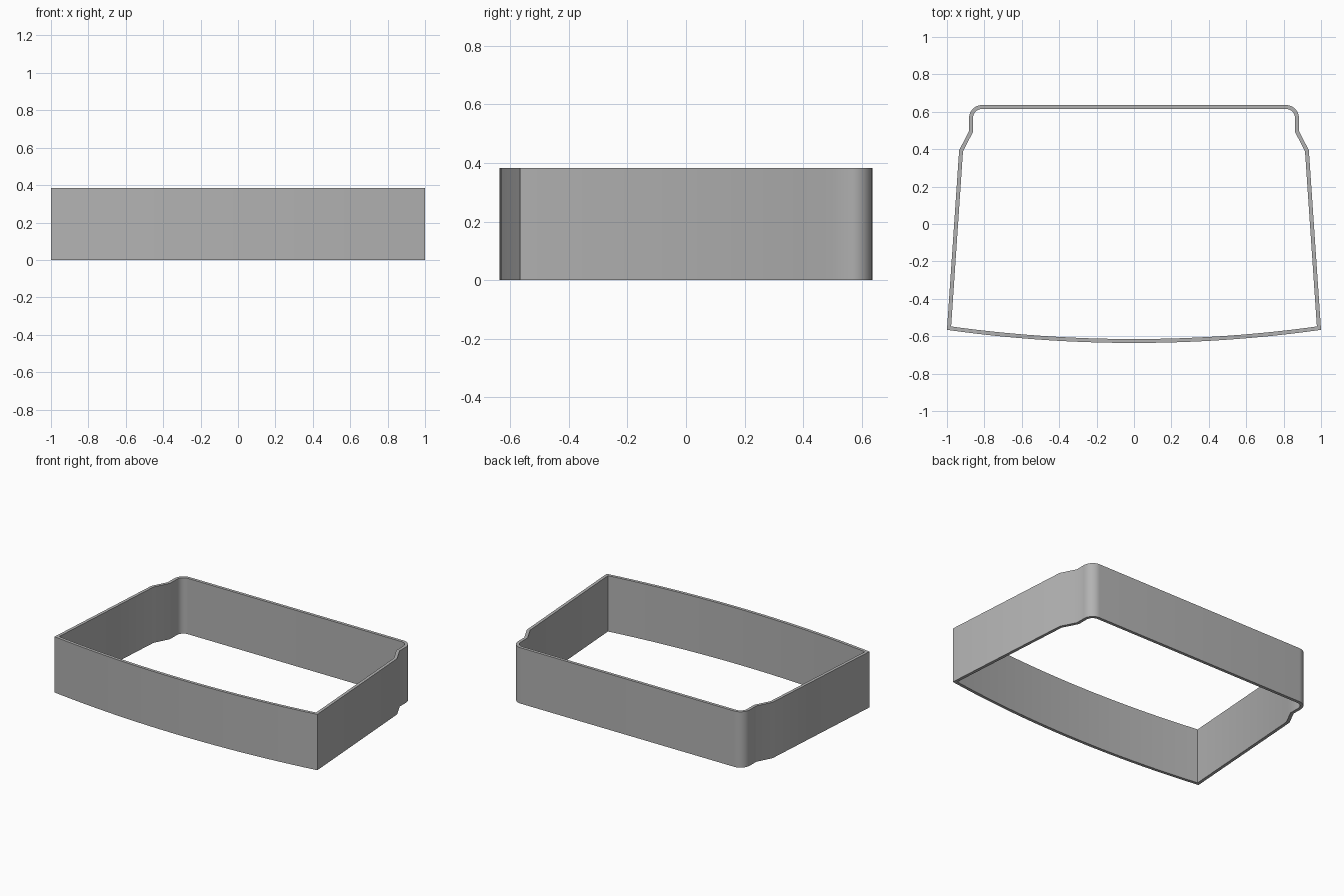
import bpy, bmesh, math
from mathutils import Vector

if "Cube" in bpy.data.objects:
    bpy.data.objects.remove(bpy.data.objects["Cube"])

HEIGHT, WALL = 0.384, 0.021
FRONT_Y, CORNER_Y, BACK_Y = -0.636, -0.566, 0.636
BACK_X, RADIUS = 0.882, 0.07

grey = bpy.data.materials.new("warm grey")
grey.diffuse_color = (0.45, 0.45, 0.45, 1)
grey.use_nodes = True
grey.node_tree.nodes["Principled BSDF"].inputs["Base Color"].default_value = grey.diffuse_color


def outline():
    """Counter-clockwise outer profile: bowed front, stepped sides, rounded back."""
    sag = CORNER_Y - FRONT_Y
    r = (1 + sag * sag) / (2 * sag)
    half = math.asin(1 / r)
    n = 24
    front = []
    for i in range(n + 1):
        a = half * (2 * i / n - 1)
        front.append((r * math.sin(a), FRONT_Y + r * (1 - math.cos(a))))
    # right side: shoulder, then rounded back corner
    right = [(0.935, 0.394), (BACK_X, 0.497)]
    for i in range(11):
        a = math.pi / 2 * i / 10
        right.append((BACK_X - RADIUS + RADIUS * math.cos(a),
                      BACK_Y - RADIUS + RADIUS * math.sin(a)))
    left = [(-x, y) for x, y in reversed(right)]
    return [Vector(p) for p in front + right + left]


def inset(points, d):
    """Offset a closed counter-clockwise profile inward with mitred corners."""
    result = []
    for i, p in enumerate(points):
        a = (p - points[i - 1]).normalized()
        b = (points[(i + 1) % len(points)] - p).normalized()
        na, nb = Vector((-a.y, a.x)), Vector((-b.y, b.x))
        result.append(p + (na + nb) * d / (1 + na.dot(nb)))
    return result


# Open frame wall
outer = outline()
inner = inset(outer, WALL)
bm = bmesh.new()
rings = [[bm.verts.new((p.x, p.y, z)) for p in pts]
         for pts, z in ((outer, 0), (outer, HEIGHT), (inner, HEIGHT), (inner, 0))]
count = len(outer)
for k in range(4):
    lower, upper = rings[k], rings[(k + 1) % 4]
    for i in range(count):
        j = (i + 1) % count
        bm.faces.new((lower[i], lower[j], upper[j], upper[i]))
bmesh.ops.recalc_face_normals(bm, faces=bm.faces)
mesh = bpy.data.meshes.new("frame_wall")
bm.to_mesh(mesh)
bm.free()
mesh.materials.append(grey)
frame = bpy.data.objects.new("frame_wall", mesh)
bpy.context.collection.objects.link(frame)

# Smooth curves and shoulders, crisp rims and front corners
bpy.context.view_layer.objects.active = frame
frame.select_set(True)
bpy.ops.object.shade_smooth_by_angle(angle=math.radians(30))
